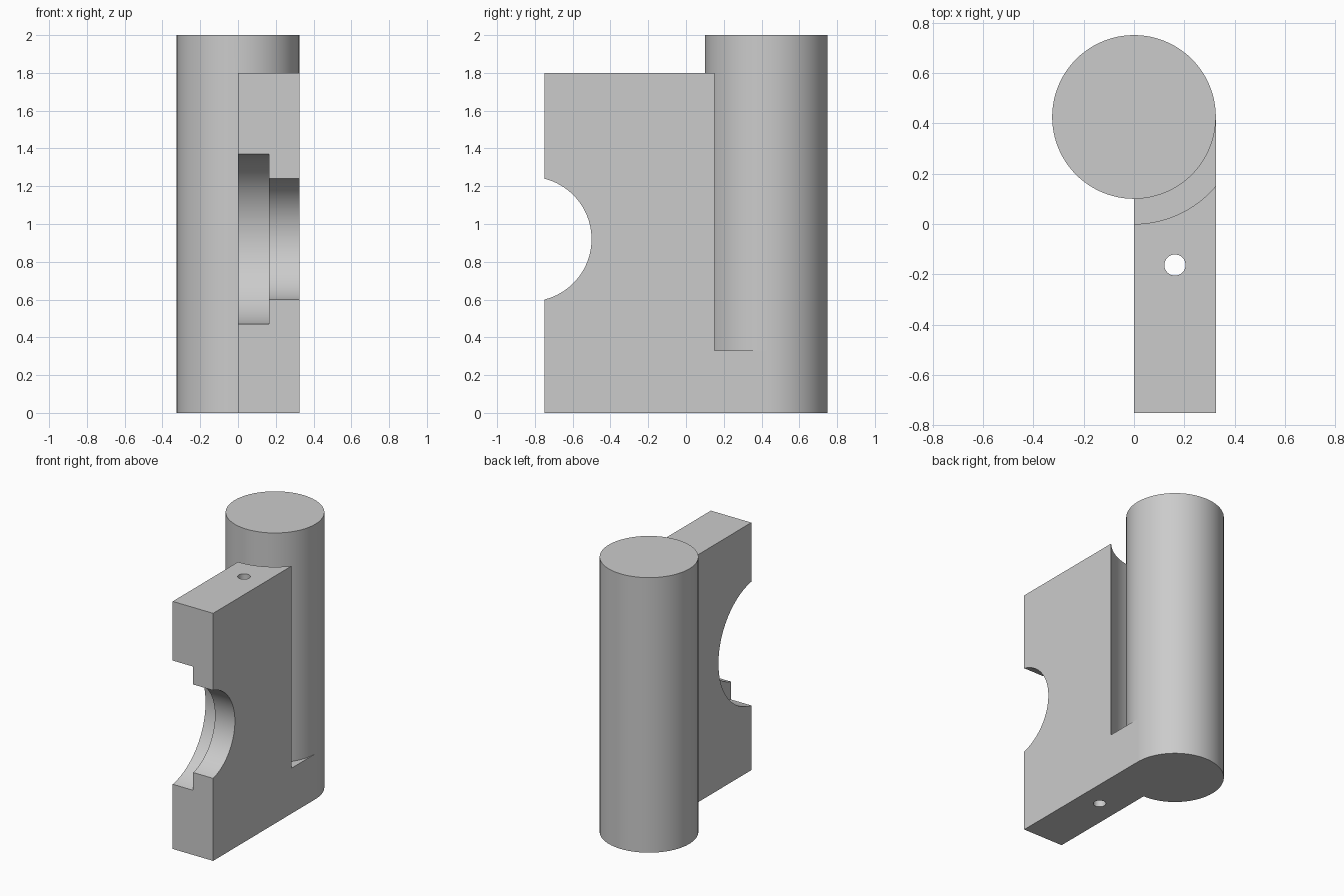
import bpy
from math import radians
from mathutils import Matrix, Vector

if "Cube" in bpy.data.objects:
    bpy.data.objects.remove(bpy.data.objects["Cube"], do_unlink=True)

# Single plain grey material
GREY = (0.6, 0.6, 0.6, 1)
grey = bpy.data.materials.new("plain_grey")
grey.use_nodes = True
grey.diffuse_color = GREY
grey.node_tree.nodes["Principled BSDF"].inputs["Base Color"].default_value = GREY


def cylinder(name, radius, start, end, sides=96):
    """Cylinder running between two points along x or z."""
    a, b = Vector(start), Vector(end)
    bpy.ops.mesh.primitive_cylinder_add(vertices=sides, radius=radius, depth=(b - a).length)
    obj = bpy.context.object
    obj.name = name
    turn = Vector((0, 0, 1)).rotation_difference((b - a).normalized()).to_matrix().to_4x4()
    obj.data.transform(Matrix.Translation((a + b) / 2) @ turn)
    obj.data.materials.append(grey)
    return obj


def block(name, low, high):
    """Box between two opposite corners."""
    a, b = Vector(low), Vector(high)
    bpy.ops.mesh.primitive_cube_add(size=1)
    obj = bpy.context.object
    obj.name = name
    obj.data.transform(Matrix.Translation((a + b) / 2) @ Matrix.Diagonal((*(b - a), 1)))
    obj.data.materials.append(grey)
    return obj


def combine(target, tool, operation):
    """Apply a boolean, then remove the tool object."""
    tool.hide_render = True
    mod = target.modifiers.new(operation.lower(), "BOOLEAN")
    mod.operation = operation
    mod.solver = "EXACT"
    mod.object = tool
    bpy.ops.object.select_all(action="DESELECT")
    target.select_set(True)
    bpy.context.view_layer.objects.active = target
    bpy.ops.object.modifier_apply(modifier=mod.name)
    bpy.data.objects.remove(tool, do_unlink=True)


R = 0.325            # post radius, also the plate thickness
POST_Y = 0.425       # post axis
BORE_Y, BORE_Z = -0.83, 0.92

# Plate reaching back to the post axis
bracket = block("bracket", (0, -0.75, 0), (R, POST_Y, 1.8))

# Clearance slot around the post, through bore, stepped bore and pin hole
cutters = [
    cylinder("slot_cutter", R + 0.1, (0, POST_Y, 0.33), (0, POST_Y, 2.1)),
    cylinder("bore_cutter", 0.33, (-0.1, BORE_Y, BORE_Z), (0.5, BORE_Y, BORE_Z)),
    cylinder("step_cutter", 0.457, (-0.1, BORE_Y, BORE_Z), (0.165, BORE_Y, BORE_Z)),
    cylinder("hole_cutter", 0.042, (0.1625, -0.163, -0.1), (0.1625, -0.163, 2.1), 32),
]
for cutter in cutters:
    combine(bracket, cutter, "DIFFERENCE")

# Round post joined to the foot of the plate
post = cylinder("post", R, (0, POST_Y, 0), (0, POST_Y, 2))
combine(bracket, post, "UNION")

bpy.ops.object.shade_smooth_by_angle(angle=radians(30))
